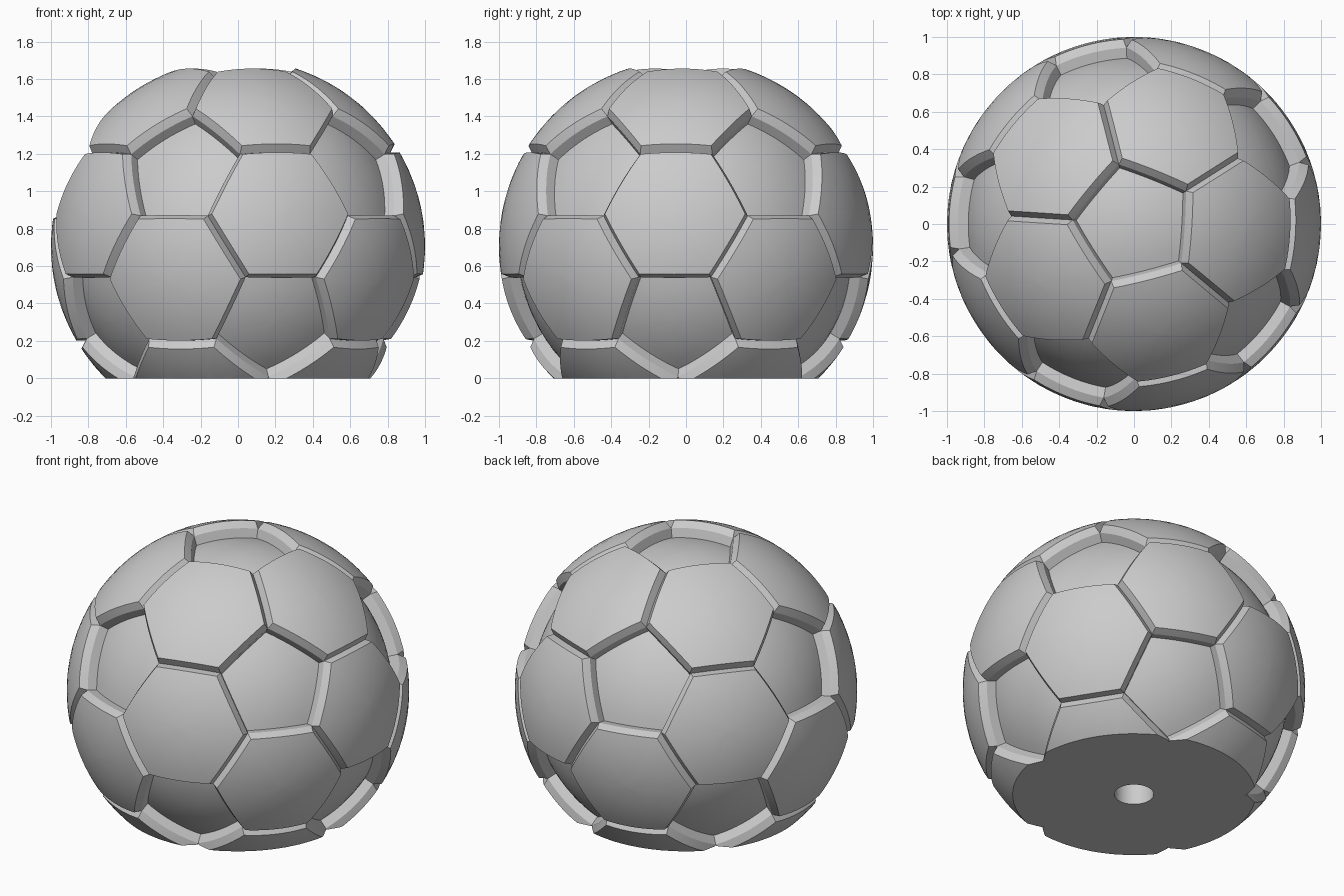
import bpy, bmesh, math
from mathutils import Matrix, Vector

CENTRE_Z = 0.705      # height of the ball's centre above the cut base
RIM = 0.957           # radius at the bottom of the seams
FLOOR = 0.90          # radius of the recessed five-sided panels
STEPS = 12            # segments along each panel edge

if "Cube" in bpy.data.objects:
    bpy.data.objects.remove(bpy.data.objects["Cube"], do_unlink=True)

grey = bpy.data.materials.new("plain_grey")
grey.use_nodes = True
grey.diffuse_color = (0.6, 0.6, 0.6, 1)
grey.node_tree.nodes["Principled BSDF"].inputs["Base Color"].default_value = (0.6, 0.6, 0.6, 1)


def panel(bm, corners, profile):
    """Add one domed panel; profile lists (fraction from centre, radius)."""
    middle = sum(corners, Vector()) / len(corners)
    outline = []
    for a, b in zip(corners, corners[1:] + corners[:1]):
        outline += [a.lerp(b, i / STEPS) for i in range(STEPS)]
    rings = [[bm.verts.new(middle.lerp(p, t).normalized() * r) for p in outline]
             for t, r in profile]
    count = len(outline)
    for inner, outer in zip(rings, rings[1:]):
        for i in range(count):
            j = (i + 1) % count
            bm.faces.new((inner[i], outer[i], outer[j], inner[j]))


# Panel layout: an icosahedron with its corners cut off, one corner upward
base = bmesh.new()
bmesh.ops.create_icosphere(base, subdivisions=1, radius=1)
upper = next(v.co for v in base.verts if 0.3 < v.co.z < 0.6)
turn = math.radians(32.3) - math.atan2(upper.y, upper.x)
bmesh.ops.rotate(base, verts=base.verts, cent=(0, 0, 0), matrix=Matrix.Rotation(turn, 3, 'Z'))

dome = [0.03, 0.2, 0.4, 0.6, 0.8]
raised = [(0, 1)] + [(t, 1) for t in dome] + [(0.92, 1), (0.935, 0.992), (1, RIM)]
sunken = [(0, FLOOR)] + [(t, FLOOR) for t in dome] + [(1, FLOOR), (1, RIM)]

bm = bmesh.new()
for face in base.faces:
    pts = [v.co for v in face.verts]
    corners = []
    for a, b in zip(pts, pts[1:] + pts[:1]):
        corners += [a.lerp(b, 1 / 3), a.lerp(b, 2 / 3)]
    panel(bm, corners, raised)
for vert in base.verts:
    local = vert.co.to_track_quat('Z', 'Y').inverted()
    corners = [vert.co.lerp(e.other_vert(vert).co, 1 / 3) for e in vert.link_edges]
    corners.sort(key=lambda p: math.atan2((local @ p).y, (local @ p).x))
    panel(bm, corners, sunken)
base.free()
bmesh.ops.remove_doubles(bm, verts=bm.verts, dist=0.0002)
bmesh.ops.translate(bm, verts=bm.verts, vec=(0, 0, CENTRE_Z))

# Flat base
bmesh.ops.bisect_plane(bm, geom=bm.verts[:] + bm.edges[:] + bm.faces[:],
                       plane_co=(0, 0, 0), plane_no=(0, 0, 1), clear_inner=True)
bmesh.ops.holes_fill(bm, edges=[e for e in bm.edges if e.is_boundary], sides=0)
bmesh.ops.recalc_face_normals(bm, faces=bm.faces)

mesh = bpy.data.meshes.new("panelled_ball")
bm.to_mesh(mesh)
bm.free()
mesh.materials.append(grey)
ball = bpy.data.objects.new("panelled_ball", mesh)
bpy.context.collection.objects.link(ball)

# Round hole in the base
bpy.ops.mesh.primitive_cylinder_add(vertices=48, radius=0.115, depth=0.8, location=(0, 0, 0))
cutter = bpy.context.object
cutter.name = "base_hole_cutter"
cutter.hide_render = True
cutter.data.materials.append(grey)

bpy.ops.object.select_all(action='DESELECT')
ball.select_set(True)
bpy.context.view_layer.objects.active = ball
hole = ball.modifiers.new("base_hole", 'BOOLEAN')
hole.operation = 'DIFFERENCE'
hole.solver = 'EXACT'
hole.object = cutter
bpy.ops.object.modifier_apply(modifier=hole.name)
bpy.data.objects.remove(cutter, do_unlink=True)

bpy.ops.object.shade_smooth_by_angle(angle=math.radians(25))
